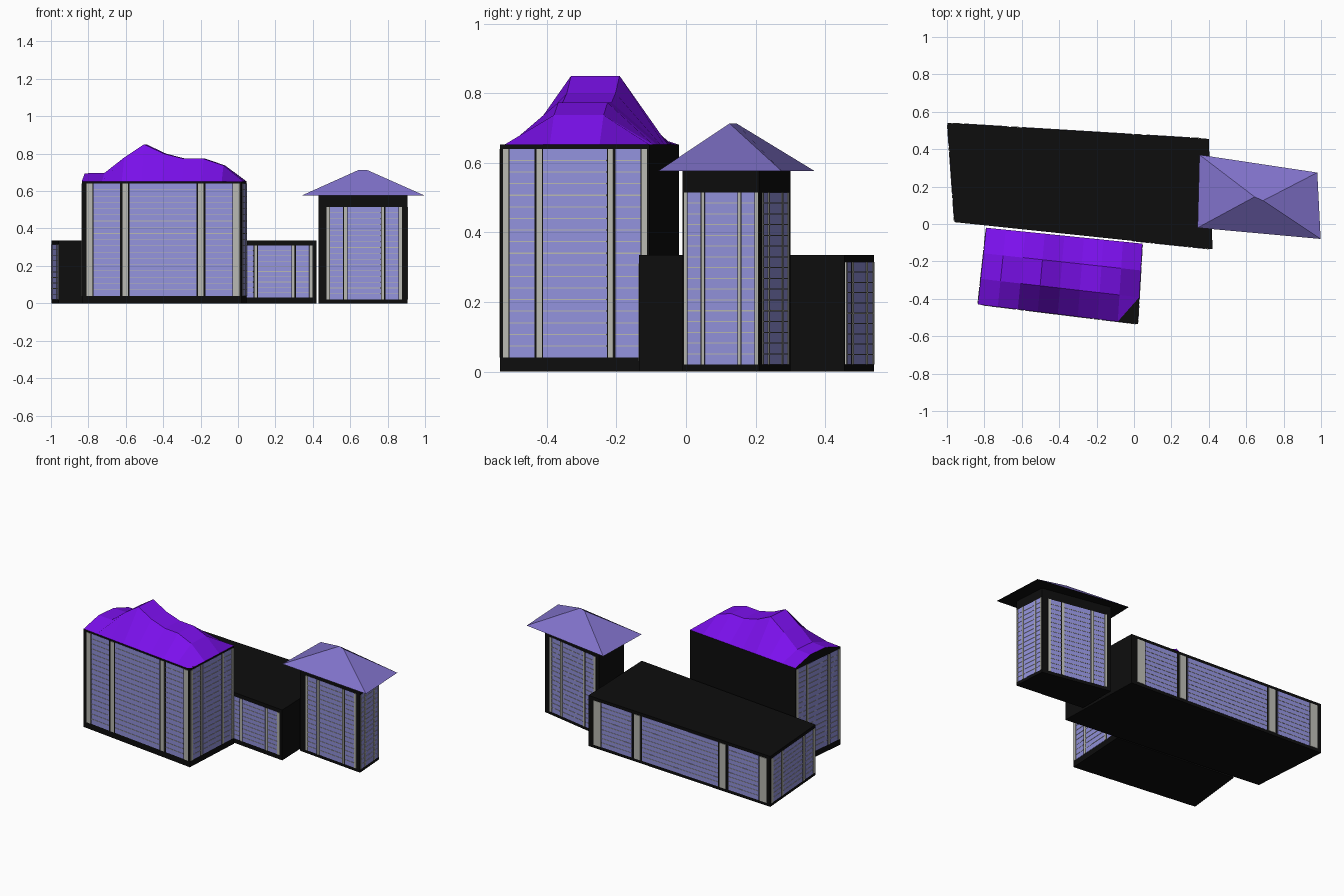
import bpy
import bmesh
from mathutils import Vector

if "Cube" in bpy.data.objects:
    bpy.data.objects.remove(bpy.data.objects["Cube"])


def material(name, rgb):
    m = bpy.data.materials.new(name)
    m.diffuse_color = (*rgb, 1)
    m.use_nodes = True
    m.node_tree.nodes["Principled BSDF"].inputs["Base Color"].default_value = m.diffuse_color
    return m


BLACK = material("black", (0.004, 0.004, 0.004))
BLUE = material("pale_blue", (0.29, 0.29, 0.72))
GREY = material("grey", (0.48, 0.48, 0.44))
PURPLE = material("purple", (0.2, 0.005, 0.85))
LILAC = material("lilac", (0.22, 0.17, 0.6))


def finish(bm, name, *mats):
    bmesh.ops.recalc_face_normals(bm, faces=bm.faces)
    me = bpy.data.meshes.new(name)
    bm.to_mesh(me)
    bm.free()
    for m in mats:
        me.materials.append(m)
    ob = bpy.data.objects.new(name, me)
    bpy.context.collection.objects.link(ob)
    return ob


def prism(bm, pts, z0, z1):
    """Vertical solid over a four-sided footprint."""
    lo = [bm.verts.new((x, y, z0)) for x, y in pts]
    hi = [bm.verts.new((x, y, z1)) for x, y in pts]
    bm.faces.new(lo[::-1])
    bm.faces.new(hi)
    for i in range(4):
        j = (i + 1) % 4
        bm.faces.new((lo[i], lo[j], hi[j], hi[i]))


def block(name, pts, height):
    bm = bmesh.new()
    prism(bm, pts, 0, height)
    finish(bm, name, BLACK)


def windows(name, p, q, z0, z1, rows, f0=0.0, f1=1.0):
    """Glazed bays, pilasters and slats on the wall running from p to q."""
    p, q = Vector(p), Vector(q)
    p, q = p.lerp(q, f0), p.lerp(q, f1)
    d = (q - p).normalized()
    n = Vector((d.y, -d.x))

    def box(bm, u0, u1, a, b, depth):
        i, o = -0.002 * n, depth * n
        s, e = p.lerp(q, u0), p.lerp(q, u1)
        prism(bm, (s + o, e + o, e + i, s + i), a, b)

    glass, posts, slats = bmesh.new(), bmesh.new(), bmesh.new()
    for u0, u1 in ((0.045, 0.22), (0.28, 0.72), (0.78, 0.955)):
        box(glass, u0, u1, z0, z1, 0.001)
        for r in range(1, rows):
            z = z0 + (z1 - z0) * r / rows
            box(slats, u0, u1, z - 0.0015, z + 0.0015, 0.003)
    for u0, u1 in ((0, 0.04), (0.235, 0.27), (0.73, 0.765), (0.96, 1)):
        box(posts, u0, u1, z0, z1, 0.003)
    finish(glass, name + "_glass", BLUE)
    finish(posts, name + "_pilasters", GREY)
    finish(slats, name + "_slats", GREY)


# Footprints: front left, front right, back right, back left
hall = [(-0.96, 0.01), (0.42, -0.135), (0.40, 0.455), (-0.998, 0.54)]
main = [(-0.835, -0.43), (0.02, -0.535), (0.045, -0.105), (-0.79, -0.02)]
tower = [(0.43, 0.04), (0.905, -0.01), (0.89, 0.21), (0.43, 0.30)]

block("low_hall", hall, 0.335)
block("main_block", main, 0.652)
block("tower", tower, 0.576)

# Window walls: side 0 front, 1 right, 2 back, 3 left
for name, pts, sides, z0, z1, rows, f0, f1 in (
        ("main", main, (0, 1, 3), 0.04, 0.64, 18, 0.03, 0.985),
        ("tower", tower, (0, 1, 2), 0.02, 0.515, 16, 0.09, 0.94),
        ("hall", hall, (2, 3), 0.02, 0.315, 10, 0.03, 0.98),
        ("hall_short", hall, (0,), 0.03, 0.31, 10, 0.69, 0.985)):
    for s in sides:
        a, b = (0.02, 0.985) if s % 2 else (f0, f1)
        windows(f"{name}_{('front', 'right', 'back', 'left')[s]}",
                pts[s], pts[(s + 1) % 4], z0, z1, rows, a, b)

# Faceted hill roof: flat-topped grid with a gable at the left
heights = [0.695, 0.697, 0.78, 0.85, 0.80, 0.773, 0.773, 0.737, 0.652]
bm = bmesh.new()
grid = []
for i, h in enumerate(heights):
    front = Vector(main[0]).lerp(Vector(main[1]), i / 8)
    back = Vector(main[3]).lerp(Vector(main[2]), i / 8)
    grid.append([bm.verts.new((*front.lerp(back, j / 3),
                               h if j in (1, 2) else 0.652)) for j in range(4)])
for a, b in zip(grid, grid[1:]):
    for j in range(3):
        bm.faces.new((a[j], b[j], b[j + 1], a[j + 1]))
gable = bm.faces.new(grid[0])
gable.material_index = 1
finish(bm, "hill_roof", PURPLE, BLACK)

# Overhanging hipped tower roof with a short ridge and dark soffit
bm = bmesh.new()
e = [bm.verts.new((x, y, 0.576)) for x, y in
     ((0.34, -0.02), (0.998, -0.08), (0.98, 0.275), (0.35, 0.37))]
l, r = bm.verts.new((0.645, 0.145, 0.713)), bm.verts.new((0.69, 0.125, 0.713))
bm.faces.new(e).material_index = 1
for f in ((e[0], e[1], r, l), (e[1], e[2], r),
          (e[2], e[3], l, r), (e[3], e[0], l)):
    bm.faces.new(f)
finish(bm, "tower_roof", LILAC, BLACK)
